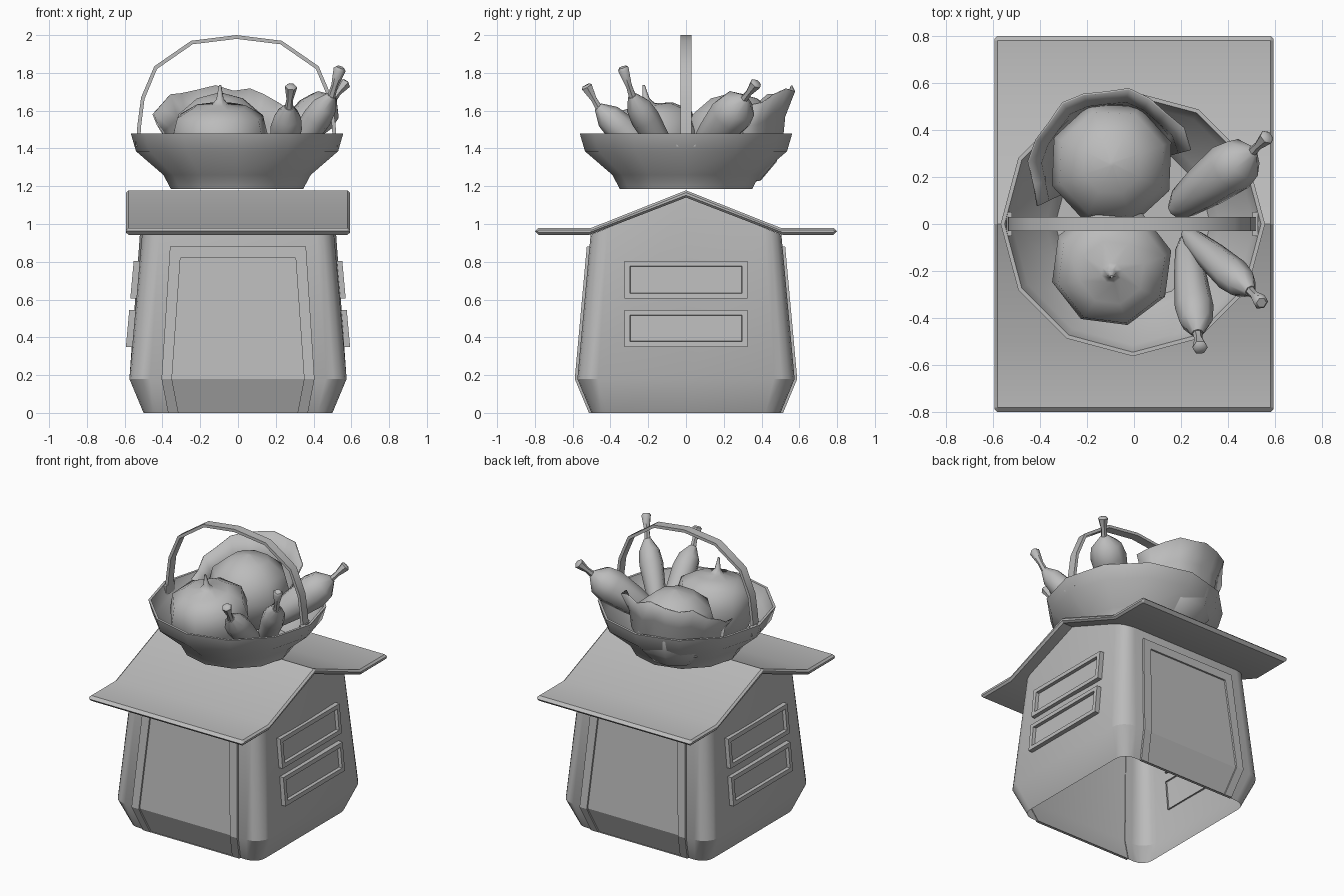
import bpy, bmesh, math
from mathutils import Vector

if "Cube" in bpy.data.objects:
    bpy.data.objects.remove(bpy.data.objects["Cube"])

grey = bpy.data.materials.new("plain grey")
grey.diffuse_color = (0.5, 0.5, 0.5, 1)
grey.use_nodes = True
grey.node_tree.nodes["Principled BSDF"].inputs["Base Color"].default_value = grey.diffuse_color


def make(name, verts, faces, angle=40, recalc=True):
    me = bpy.data.meshes.new(name)
    me.from_pydata([tuple(v) for v in verts], [], faces)
    me.materials.append(grey)
    bm = bmesh.new()
    bm.from_mesh(me)
    bmesh.ops.remove_doubles(bm, verts=bm.verts, dist=1e-5)
    if recalc:
        bmesh.ops.recalc_face_normals(bm, faces=bm.faces)
    bm.to_mesh(me)
    bm.free()
    ob = bpy.data.objects.new(name, me)
    bpy.context.collection.objects.link(ob)
    bpy.ops.object.select_all(action='DESELECT')
    ob.select_set(True)
    bpy.context.view_layer.objects.active = ob
    bpy.ops.object.shade_smooth_by_angle(angle=math.radians(angle))
    return ob


def bridge(rings, closed=True):
    """Quads between successive rings of equal length."""
    n = len(rings[0])
    verts = [v for r in rings for v in r]
    faces = []
    for k in range(len(rings) - 1):
        for i in range(n if closed else n - 1):
            j = (i + 1) % n
            faces.append((k*n + i, k*n + j, (k+1)*n + j, (k+1)*n + i))
    return verts, faces


def revolve(name, profile, n, origin=(0, 0, 0), axis=(0, 0, 1), phase=0.0, angle=40):
    """Spin (radius, distance) pairs round an axis and cap both ends."""
    q = Vector((0, 0, 1)).rotation_difference(Vector(axis))
    o = Vector(origin)
    rings = [[o + q @ Vector((r*math.cos(phase + i*math.tau/n),
                              r*math.sin(phase + i*math.tau/n), d))
              for i in range(n)] for r, d in profile]
    verts, faces = bridge(rings)
    faces.append(tuple(range(n)))
    faces.append(tuple(range(len(verts) - n, len(verts))))
    return make(name, verts, faces, angle)


# Body: rounded square shell, open below, rising to a gable under the roof
def wall(z):
    """Half width of the body at a height."""
    return 0.5 + 0.075*z/0.18 if z < 0.18 else 0.575 - 0.07*(z - 0.18)/0.77


def body_ring(h, z, rad, gable=False):
    pts = []
    for c in range(4):
        a0 = c*math.pi/2
        cx = (h - rad)*(1 if c in (0, 3) else -1)
        cy = (h - rad)*(1 if c < 2 else -1)
        for s in range(5):
            a = a0 + s*math.pi/8
            pts.append([cx + rad*math.cos(a), cy + rad*math.sin(a), z])
        pts.append([[0, h, z], [-h, 0, z], [0, -h, z], [h, 0, z]][c])
    if gable:
        for p in pts:
            p[2] += 0.4*max(0, 0.5 - abs(p[1]))
    return pts


make("body", *bridge([body_ring(0.5, 0, 0.08), body_ring(0.575, 0.18, 0.11),
                      body_ring(0.505, 0.945, 0.09, True)]), angle=30)

# Roof: folded slab with chamfered rim
half = [(0.8, 0.962), (0.78, 0.98), (0.5, 0.98), (0, 1.178)]
under = [(0, 1.14), (0.51, 0.943), (0.78, 0.943)]
outline = half + [(-y, z) for y, z in half[-2::-1]]
outline += [(-y, z) for y, z in under[::-1]] + under[1:]
mid = Vector((0, 1.0))


def roof_ring(x, inset):
    pts = []
    n = len(outline)
    for i, p in enumerate(outline):
        p = Vector(p)
        t = (Vector(outline[(i+1) % n]) - Vector(outline[i-1])).normalized()
        pts.append((x, p.x - t.y*-inset, p.y + t.x*-inset))
    return pts


v, f = bridge([roof_ring(-0.593, -0.012), roof_ring(-0.58, 0),
               roof_ring(0.58, 0), roof_ring(0.593, -0.012)])
n = len(outline)
f += [tuple(range(n)), tuple(range(3*n, 4*n))]
make("roof", v, f, 30)

# Doors on front and back: raised frame around a recessed panel
for side, name in ((-1, "front_door"), (1, "back_door")):
    def door_ring(pts, out):
        full = pts + [(-x, z) for x, z in pts[::-1]]
        return [(x, side*(wall(z) + out), z) for x, z in full]
    outer = [(-0.37, 0), (-0.405, 0.18), (-0.36, 0.88)]
    inner = [(-0.315, 0), (-0.35, 0.18), (-0.305, 0.82)]
    v, f = bridge([door_ring(outer, -0.005), door_ring(outer, 0.014),
                   door_ring(inner, 0.014), door_ring(inner, 0.002)])
    f += [(18, 19, 22, 23), (19, 20, 21, 22)]
    make(name, v, f, 20)

# Side vents: two framed recesses on each side wall
for side, sname in ((1, "right"), (-1, "left")):
    for (z0, z1), level in (((0.35, 0.545), "lower"), ((0.605, 0.805), "upper")):
        def vent_ring(inset, out):
            b, t, w = z0 + inset, z1 - inset, 0.325 - inset
            return [(side*(wall(z) + out), y, z)
                    for y, z in ((-w, b), (w, b), (w, t), (-w, t))]
        v, f = bridge([vent_ring(0, -0.01), vent_ring(0, 0.034),
                       vent_ring(0.028, 0.034), vent_ring(0.03, 0.012)])
        f.append((12, 13, 14, 15))
        make(sname + "_" + level + "_vent", v, f, 20)

# Bowl: twelve sided, with an inner skin
revolve("bowl", [(0.35, 1.185), (0.39, 1.26), (0.535, 1.385), (0.562, 1.478),
                 (0.545, 1.478), (0.515, 1.39), (0.37, 1.27), (0.33, 1.21)],
        12, (-0.005, 0, 0))

# Handle: flat band arched over the bowl
arc = [(0.53, 1.43), (0.525, 1.52), (0.505, 1.67), (0.435, 1.835),
       (0.24, 1.97), (0, 2.0)]
arc += [(-x, z) for x, z in arc[-2::-1]]
rings = []
for x, z in arc:
    k = 1 - 0.02/math.hypot(x, z - 1.42)
    xi, zi = x*k, 1.42 + (z - 1.42)*k
    rings.append([(x - 0.008, -0.03, z), (x - 0.008, 0.03, z),
                  (xi - 0.008, 0.03, zi), (xi - 0.008, -0.03, zi)])
v, f = bridge(rings)
f += [(0, 1, 2, 3), tuple(range(len(v) - 4, len(v)))]
make("handle", v, f, 35)

# Handle mounts on the inside of the rim
for x, name in ((-0.53, "left_handle_mount"), (0.515, "right_handle_mount")):
    r = [[(x + sx*0.012, sy*0.05, z) for sx, sy in ((-1, -1), (1, -1), (1, 1), (-1, 1))]
         for z in (1.41, 1.475)]
    v, f = bridge(r)
    make(name, v, f + [(0, 1, 2, 3), (4, 5, 6, 7)], 20)

# Round vegetable with a pointed top, leaning forward
revolve("onion", [(0.03, -0.24), (0.16, -0.21), (0.24, -0.1), (0.262, 0.03),
                  (0.235, 0.14), (0.14, 0.195), (0.045, 0.205),
                  (0.02, 0.235), (0.006, 0.31)],
        8, (-0.095, -0.175, 1.43), (0, -0.16, 1), math.radians(15), 50)

# Leafy head with a loose leaf curling behind it
revolve("cabbage", [(0.03, 1.21), (0.15, 1.23), (0.24, 1.33), (0.27, 1.45),
                    (0.235, 1.58), (0.13, 1.665), (0.01, 1.695)],
        8, (-0.095, 0.255, 0), phase=math.radians(20), angle=50)
rows = []
steps = 12
for k in range(4):
    row = []
    for i in range(steps + 1):
        a = math.radians(15 + 190*i/steps)
        crest = 1.52 + 0.2*max(0, math.sin(a))**0.6 + 0.015*math.cos(i*2.4)
        r = (0.22, 0.29, 0.30, 0.35)[k] + 0.012*math.sin(i*2.1)*(k/3)
        z = 1.3 + (crest - 1.3)*k/3
        row.append((-0.095 + r*math.cos(a), 0.225 + r*math.sin(a), z))
    rows.append(row)
leaf = make("leaf", *bridge(rows, False), angle=40)
mod = leaf.modifiers.new("thickness", 'SOLIDIFY')
mod.thickness = 0.008

# Long vegetables: tapered body, narrow neck, flared stem
for name, base, neck, tip, rad in (
        ("back_carrot", (0.17, 0.06, 1.36), (0.505, 0.31, 1.665), (0.57, 0.375, 1.75), 0.115),
        ("front_carrot", (0.22, -0.06, 1.23), (0.27, -0.465, 1.62), (0.282, -0.53, 1.735), 0.083),
        ("right_carrot", (0.22, -0.04, 1.25), (0.495, -0.285, 1.68), (0.542, -0.335, 1.83), 0.077)):
    b, nk, tp = Vector(base), Vector(neck), Vector(tip)
    L = (nk - b).length
    revolve(name + "_body", [(rad*0.3, 0), (rad*0.62, L*0.12), (rad*0.85, L*0.4),
                             (rad, L*0.72), (rad*0.85, L*0.87), (0.025, L)],
            8, b, nk - b, angle=50)
    s = (tp - nk).length
    revolve(name + "_stem", [(0.022, -0.02), (0.018, s*0.35), (0.033, s*0.92), (0.022, s)],
            6, nk, tp - nk, angle=50)
